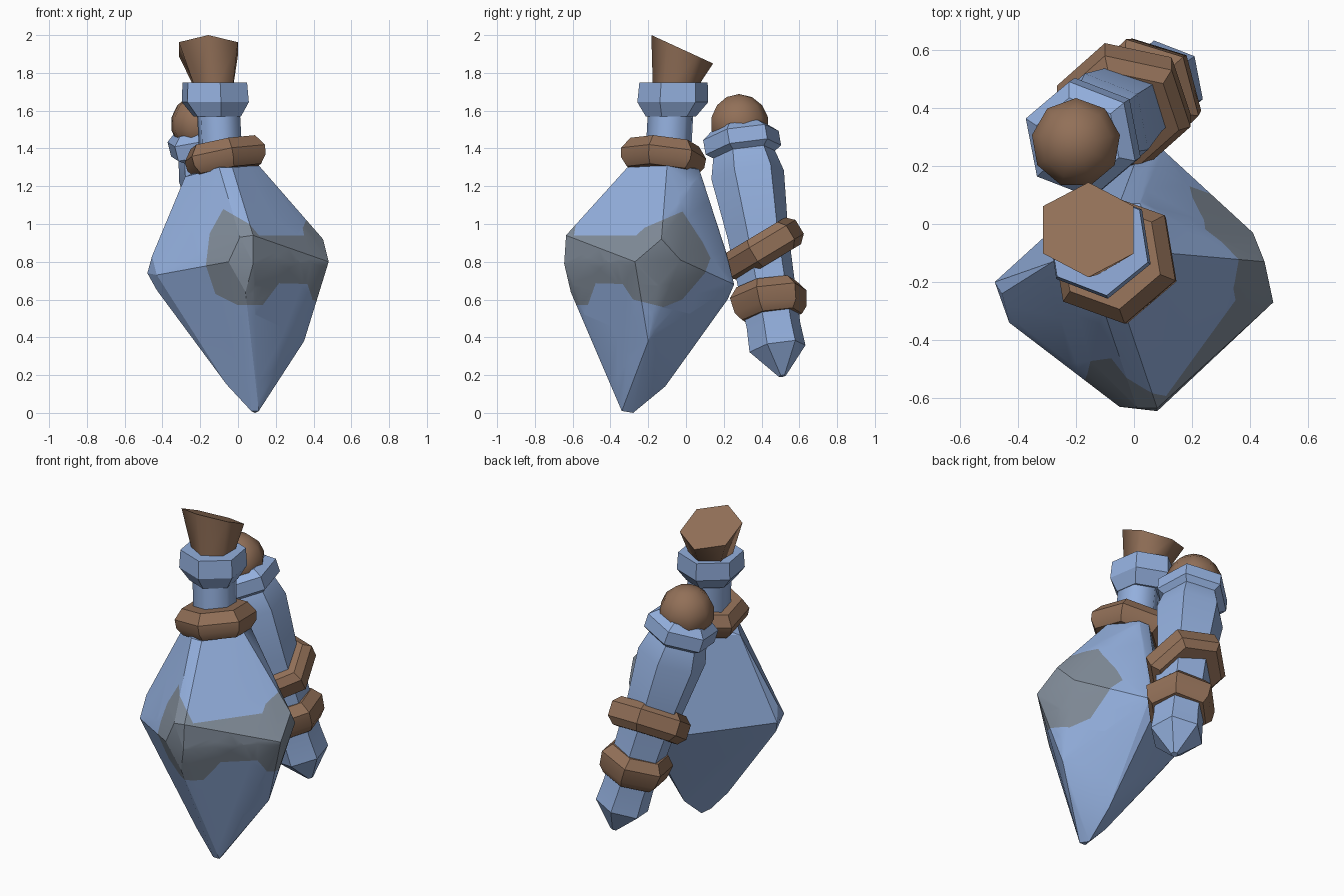
import bpy, bmesh, math
from mathutils import Vector

if "Cube" in bpy.data.objects:
    bpy.data.objects.remove(bpy.data.objects["Cube"])


def material(name, rgb):
    m = bpy.data.materials.new(name)
    lin = [((c / 255 + 0.055) / 1.055) ** 2.4 for c in rgb]
    m.diffuse_color = (*lin, 1)
    m.use_nodes = True
    m.node_tree.nodes["Principled BSDF"].inputs["Base Color"].default_value = m.diffuse_color
    return m


BLUE = material("blue glass", (147, 175, 221))
BROWN = material("brown cork", (146, 112, 88))
GREY = material("grey glass", (129, 140, 153))


def finish(name, bm, mats, angle):
    bmesh.ops.recalc_face_normals(bm, faces=bm.faces)
    me = bpy.data.meshes.new(name)
    bm.to_mesh(me)
    bm.free()
    ob = bpy.data.objects.new(name, me)
    bpy.context.collection.objects.link(ob)
    for m in mats:
        me.materials.append(m)
    bpy.ops.object.select_all(action='DESELECT')
    ob.select_set(True)
    bpy.context.view_layer.objects.active = ob
    bpy.ops.object.shade_smooth_by_angle(angle=math.radians(angle))
    return ob


def loft(name, mat, rings, sides=6, phase=-90, angle=25):
    """Skin a stack of tilted polygon rings: (centre, radius, normal)."""
    bm = bmesh.new()
    loops = []
    for centre, r, normal in rings:
        q = Vector((0, 0, 1)).rotation_difference(Vector(normal).normalized())
        loop = []
        for i in range(sides):
            a = math.radians(phase) + math.tau * i / sides
            p = q @ Vector((r * math.cos(a), r * math.sin(a), 0))
            loop.append(bm.verts.new(Vector(centre) + p))
        loops.append(loop)
    for a, b in zip(loops, loops[1:]):
        for i in range(sides):
            j = (i + 1) % sides
            bm.faces.new((a[i], a[j], b[j], b[i]))
    bm.faces.new(loops[0])
    bm.faces.new(loops[-1])
    return finish(name, bm, [mat], angle)


def band(name, mat, centre, normal, profile, phase=-90):
    n = Vector(normal).normalized()
    rings = [(Vector(centre) + n * h, r, n) for r, h in profile]
    return loft(name, mat, rings, phase=phase, angle=35)


# ---- large bottle body: faceted diamond with cut corners
corners = [
    (-.05, -.63, .80), (.08, -.645, .79), (.01, -.635, .93), (.08, -.635, .94), (.04, -.61, .64),  # front
    (.45, -.13, .92), (.48, -.27, .80), (.42, -.15, .67), (.41, -.03, .81),     # right
    (-.43, -.34, .73), (-.48, -.20, .74), (-.455, -.24, .83), (-.43, -.26, .65),  # left
    (.05, .21, .86), (.05, .22, .60), (.02, .255, .68), (.10, .255, .68),       # back
    (-.28, -.13, 1.25), (-.10, -.31, 1.30), (-.03, -.31, 1.30),                 # shoulder
    (.11, -.10, 1.31), (-.05, .07, 1.29), (.02, .07, 1.29), (-.12, -.04, 1.32),
    (.35, -.20, .38), (.24, -.25, .23), (.09, -.11, .14), (-.06, -.32, .15),    # lower ridges
    (.07, -.34, .01), (.11, -.34, .01), (.09, -.28, 0)]                         # tip
bm = bmesh.new()
for c in corners:
    bm.verts.new(c)
res = bmesh.ops.convex_hull(bm, input=bm.verts)
loose = {g for g in res["geom_interior"] + res["geom_unused"] if isinstance(g, bmesh.types.BMVert)}
bmesh.ops.delete(bm, geom=list(loose), context='VERTS')
bmesh.ops.dissolve_limit(bm, angle_limit=math.radians(2), verts=bm.verts, edges=bm.edges)

# grey patches: (outward direction, counter-clockwise outline in side/height)
patches = [
    ((0, -1, 0), [(-.17, .78), (-.12, .63), (0, .57), (.13, .57), (.22, .69),
                  (.20, .92), (.06, 1.0), (-.05, 1.13), (-.15, .95)]),
    ((1, 0, 0), [(-.36, .72), (-.28, .60), (-.12, .56), (-.02, .60), (.10, .74),
                 (.13, .82), (.09, .90), (-.06, 1.13), (-.22, .98), (-.36, .92)]),
    ((.7, -.7, 0), [(-.36, .69), (.14, .68), (.14, .94), (-.36, .94)])]
tests = []
for out, outline in patches:
    out = Vector(out).normalized()
    side = Vector((0, 0, 1)).cross(out)
    planes = []
    for (u0, z0), (u1, z1) in zip(outline, outline[1:] + outline[:1]):
        point = side * u0 + Vector((0, 0, z0))
        normal = side * (z1 - z0) - Vector((0, 0, u1 - u0))
        planes.append((point, normal.normalized()))
        near = [f for f in bm.faces if f.normal.dot(out) > .1]
        geom = set(near) | {e for f in near for e in f.edges} | {v for f in near for v in f.verts}
        bmesh.ops.bisect_plane(bm, geom=list(geom), plane_co=point, plane_no=normal, dist=1e-5)
        bm.normal_update()
    tests.append((out, planes))
for f in bm.faces:
    c = f.calc_center_median()
    for out, planes in tests:
        if f.normal.dot(out) > .1 and all((c - p).dot(n) < 1e-4 for p, n in planes):
            f.material_index = 1
finish("bottle_body", bm, [BLUE, GREY], 20)

# ---- neck, rim, cork and cord of the large bottle
UP = (0, 0, 1)
loft("bottle_neck", BLUE, [((-.085, -.10, 1.25), .122, UP), ((-.105, -.08, 1.62), .122, UP)],
     phase=-81, angle=65)
loft("bottle_rim", BLUE, [((-.11, -.08, 1.57), .135, UP), ((-.12, -.07, 1.645), .19, UP),
                          ((-.123, -.066, 1.75), .183, UP)], phase=-81)
loft("bottle_cork", BROWN, [((-.125, -.065, 1.70), .11, UP),
                            ((-.157, -.02, 1.925), .18, (0, .46, 1))], angle=63)
band("bottle_cord", BROWN, (-.067, -.12, 1.36), (-.18, .1, 1),
     [(.19, -.08), (.225, -.035), (.23, .015), (.185, .075)], phase=-80)

# ---- slim leaning vial
TOP, END = Vector((-.20, .28, 1.53)), Vector((.135, .51, .19))
AXIS = (TOP - END).normalized()


def on_axis(z):
    return TOP.lerp(END, (TOP.z - z) / (TOP.z - END.z))


loft("vial_body", BLUE, [(on_axis(z), r, AXIS) for z, r in
     [(1.42, .15), (1.36, .17), (1.26, .197), (.95, .165), (.60, .15),
      (.46, .145), (.34, .152), (.195, .02)]], phase=-80)
band("vial_rim", BLUE, on_axis(1.435), AXIS,
     [(.16, -.075), (.205, -.045), (.205, .035), (.155, .075)], phase=-80)
band("vial_upper_cord", BROWN, (-.035, .405, .87), (0, -.6, 1),
     [(.195, -.085), (.237, -.045), (.237, .04), (.195, .08)], phase=-74)
band("vial_lower_cord", BROWN, on_axis(.60), AXIS,
     [(.165, -.095), (.198, -.055), (.21, .03), (.165, .085)], phase=-76)

# ---- round stopper
bm = bmesh.new()
bmesh.ops.create_uvsphere(bm, u_segments=9, v_segments=7, radius=.158)
bmesh.ops.translate(bm, vec=TOP, verts=bm.verts)
finish("vial_stopper", bm, [BROWN], 50)
